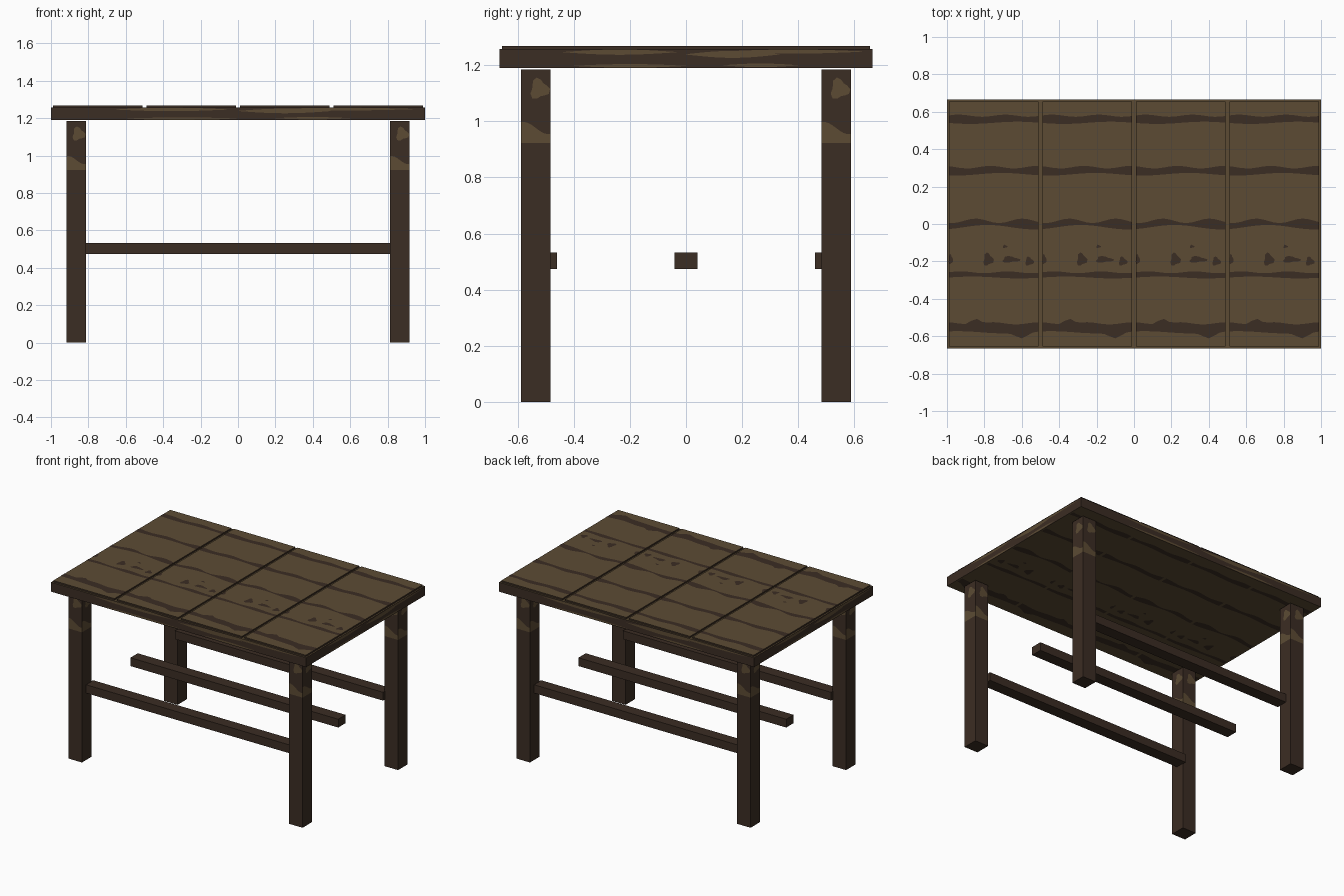
import bpy, bmesh
from math import sin, cos, pi, exp
from mathutils import Vector

cube = bpy.data.objects.get("Cube")
if cube:
    bpy.data.objects.remove(cube)


def material(name, rgb):
    m = bpy.data.materials.new(name)
    m.use_nodes = True
    m.diffuse_color = (*rgb, 1)
    m.node_tree.nodes["Principled BSDF"].inputs["Base Color"].default_value = (*rgb, 1)
    return m


DARK = material("dark wood", (0.044, 0.026, 0.017))
LIGHT = material("light wood", (0.107, 0.071, 0.034))


def finish(name, bm):
    mesh = bpy.data.meshes.new(name)
    bm.to_mesh(mesh)
    bm.free()
    mesh.materials.append(DARK)
    mesh.materials.append(LIGHT)
    ob = bpy.data.objects.new(name, mesh)
    bpy.context.collection.objects.link(ob)
    return ob


def box(name, lo, hi, rule=None, cuts=()):
    """Box between two corners, cut at some heights; rule picks light faces."""
    lo, hi = Vector(lo), Vector(hi)
    bm = bmesh.new()
    bmesh.ops.create_cube(bm, size=1)
    for v in bm.verts:
        v.co = (lo + hi) / 2 + v.co * (hi - lo)
    for z in cuts:
        bmesh.ops.bisect_plane(bm, geom=bm.verts[:] + bm.edges[:] + bm.faces[:],
                               plane_co=(0, 0, z), plane_no=(0, 0, 1))
    bm.normal_update()
    for f in bm.faces:
        f.material_index = int(bool(rule and rule(f)))
    return finish(name, bm)


def strip(bm, origin, u, v, start, end, lower, upper, light, steps=16):
    """Flat painted streak between two edge curves, laid along u."""
    origin, u, v = Vector(origin), Vector(u), Vector(v)
    rows = []
    for i in range(steps + 1):
        s = start + (end - start) * i / steps
        rows.append([bm.verts.new(origin + u * s + v * e(s)) for e in (lower, upper)])
    for (a, b), (c, d) in zip(rows, rows[1:]):
        bm.faces.new((a, c, d, b)).material_index = light


def blob(bm, origin, u, v, rx, ry, light, lobes=3):
    """Flat painted knot with a slightly lobed outline."""
    origin, u, v = Vector(origin), Vector(u), Vector(v)
    ring = []
    for i in range(14):
        a = 2 * pi * i / 14
        r = 1 + 0.25 * cos(lobes * a + 0.6)
        ring.append(bm.verts.new(origin + u * rx * r * cos(a) + v * ry * r * sin(a)))
    bm.faces.new(ring).material_index = light


def bump(s, at, width):
    return exp(-((s - at) / width) ** 2)


HX, HY, BOTTOM, TOP, SEAM = 1.0, 0.665, 1.19, 1.268, 1.257

# Table top: a slab carrying four shallow boards with grooves between
box("table_slab", (-HX, -HY, BOTTOM), (HX, HY, SEAM), lambda f: abs(f.normal.z) > 0.5)
for i in range(4):
    x = -HX + 0.5 * i
    box(f"top_board_{i + 1}", (x + 0.01, -HY + 0.01, SEAM), (x + 0.49, HY - 0.01, TOP),
        lambda f: f.normal.z > 0.5)

# Grain streaks on the top and underside, repeating on each board
BANDS = [  # centre y, half width, wobble
    (0.56, 0.019, 0.006), (0.285, 0.019, 0.007), (0.0, 0.017, 0.012),
    (-0.272, 0.014, 0.005), (-0.555, 0.024, 0.006)]
KNOTS = [(0.02, -0.19, 0.011, 0.025), (0.22, -0.19, 0.026, 0.032),
         (0.34, -0.19, 0.045, 0.016), (0.44, -0.20, 0.022, 0.022), (0.31, -0.12, 0.012, 0.008)]
for name, z, side in (("top_grain", TOP + 0.001, 1), ("underside_grain", BOTTOM - 0.001, -1)):
    bm = bmesh.new()
    for i in range(4):
        left = -HX + 0.5 * i
        for n, (y, half, wob) in enumerate(BANDS):
            edge_bump = 0.03 if n == 4 else 0.0
            strip(bm, (left, y, z), (1, 0, 0), (0, 1, 0), 0.01, 0.49,
                  lambda s: -half - wob * sin(4 * pi * s + n) - edge_bump * bump(s, 0.4, 0.04),
                  lambda s: half + wob * sin(8 * pi * s + 2 * n) + edge_bump * bump(s, 0.15, 0.03),
                  0)
        for x, y, rx, ry in KNOTS:
            blob(bm, (left + x, y, z), (1, 0, 0), (0, 1, 0), rx, ry, 0)
    if side < 0:
        bmesh.ops.reverse_faces(bm, faces=bm.faces[:])
    finish(name, bm)

# Light streaks on the four edges of the slab
bm = bmesh.new()
MID = (BOTTOM + SEAM) / 2
EDGES = [((0, -HY - 0.001, MID), (1, 0, 0), HX), ((HX + 0.001, 0, MID), (0, 1, 0), HY),
         ((0, HY + 0.001, MID), (-1, 0, 0), HX), ((-HX - 0.001, 0, MID), (0, -1, 0), HY)]
STREAKS = [(-0.66, -0.05, 0.023, 0.009), (0.0, 0.5, 0.015, 0.012),
           (0.2, 0.95, 0.025, 0.007), (-0.6, 0.0, -0.026, 0.006), (0.2, 0.6, -0.024, 0.006)]
for origin, u, reach in EDGES:
    for a, b, height, half in STREAKS:
        def swell(s, a=a * reach, b=b * reach, half=half):
            return half * sin(pi * (s - a) / (b - a)) + 0.0005
        strip(bm, origin, u, (0, 0, 1), a * reach, b * reach,
              lambda s: height - swell(s), lambda s: height + swell(s), 1)
finish("edge_grain", bm)

# Legs with a light band and a knot on each face near the top
LX, LY, HALF = 0.865, 0.535, 0.053
for xname, sx in (("left", 1), ("right", -1)):
    for yname, sy in (("front", -1), ("back", 1)):
        cx, cy = sx * LX, sy * LY
        box(f"{yname}_{xname}_leg", (cx - HALF, cy - HALF, 0), (cx + HALF, cy + HALF, 1.184),
            lambda f: 0.925 < f.calc_center_median().z < 0.95, (0.922, 0.952))
        bm = bmesh.new()
        for nx, ny in ((0, -1), (1, 0), (0, 1), (-1, 0)):
            u = Vector((-ny, nx, 0))
            face = Vector((cx, cy, 0)) + Vector((nx, ny, 0)) * (HALF + 0.001)
            blob(bm, face + u * 0.012 + Vector((0, 0, 1.115)), u, (0, 0, 1), 0.032, 0.034, 1)
            strip(bm, face + Vector((0, 0, 0.95)), u, (0, 0, 1), -HALF, HALF,
                  lambda s: 0, lambda s: 0.026 + 0.022 * sin(-35 * s), 1, 8)
        finish(f"{yname}_{xname}_leg_grain", bm)

# Long stretcher rails: front, middle and back
for name, y in (("front", -0.5), ("middle", 0), ("back", 0.5)):
    box(f"{name}_rail", (-0.815, y - 0.041, 0.474), (0.815, y + 0.041, 0.533))
